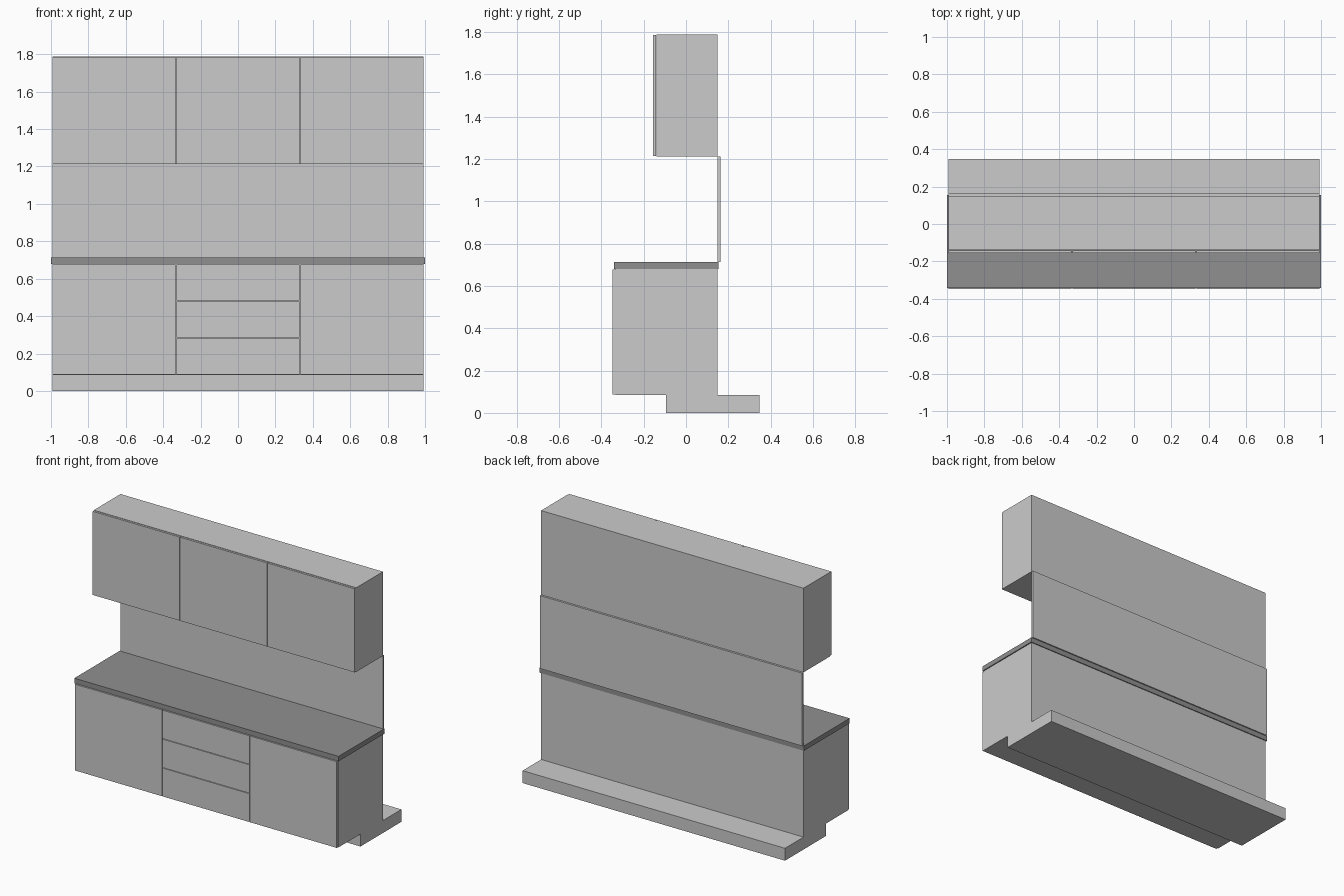
import bpy
import bmesh
from mathutils import Matrix, Vector

if "Cube" in bpy.data.objects:
    bpy.data.objects.remove(bpy.data.objects["Cube"])

dark = bpy.data.materials.new("worktop_dark_grey")
dark.diffuse_color = (0.28, 0.28, 0.28, 1)
dark.use_nodes = True
dark.node_tree.nodes["Principled BSDF"].inputs["Base Color"].default_value = dark.diffuse_color


def box(name, x, y, z, mat=None):
    """Box from (min, max) ranges on each axis."""
    lo, hi = Vector((x[0], y[0], z[0])), Vector((x[1], y[1], z[1]))
    bm = bmesh.new()
    bmesh.ops.create_cube(bm, size=1, matrix=Matrix.Translation((lo + hi) / 2)
                          @ Matrix.Diagonal((*(hi - lo), 1)))
    mesh = bpy.data.meshes.new(name)
    bm.to_mesh(mesh)
    bm.free()
    ob = bpy.data.objects.new(name, mesh)
    bpy.context.collection.objects.link(ob)
    if mat:
        mesh.materials.append(mat)
    return ob


HALF = 0.993          # half width of the cabinet run
UNIT = 2 * HALF / 3   # width of one cabinet
BACK = 0.148
GAP = 0.002           # reveal around every door and drawer
THICK = 0.014         # front panel thickness


def cabinet(name, x0, front, z0, z1, rows=1):
    """Carcass with a stack of front panels."""
    x1 = x0 + UNIT
    box(name + "_carcass", (x0, x1), (front + THICK + 0.001, BACK), (z0, z1))
    step = (z1 - z0) / rows
    for r in range(rows):
        part = "_door" if rows == 1 else f"_drawer_{r + 1}"
        box(name + part, (x0 + GAP, x1 - GAP), (front, front + THICK),
            (z0 + r * step + GAP, z0 + (r + 1) * step - GAP))


# Base and wall cabinets, drawers in the middle base unit
for i, side in enumerate(("left", "middle", "right")):
    x0 = -HALF + i * UNIT
    cabinet(f"base_{side}", x0, -0.348, 0.085, 0.679, 3 if i == 1 else 1)
    cabinet(f"wall_{side}", x0, -0.155, 1.212, 1.788)

# Plinth, worktop and splashback
box("plinth", (-HALF, HALF), (-0.094, 0.348), (0, 0.085))
box("worktop", (-1, 1), (-0.341, 0.154), (0.679, 0.713), dark)
box("splashback", (-HALF, HALF), (BACK, 0.162), (0.713, 1.212))
